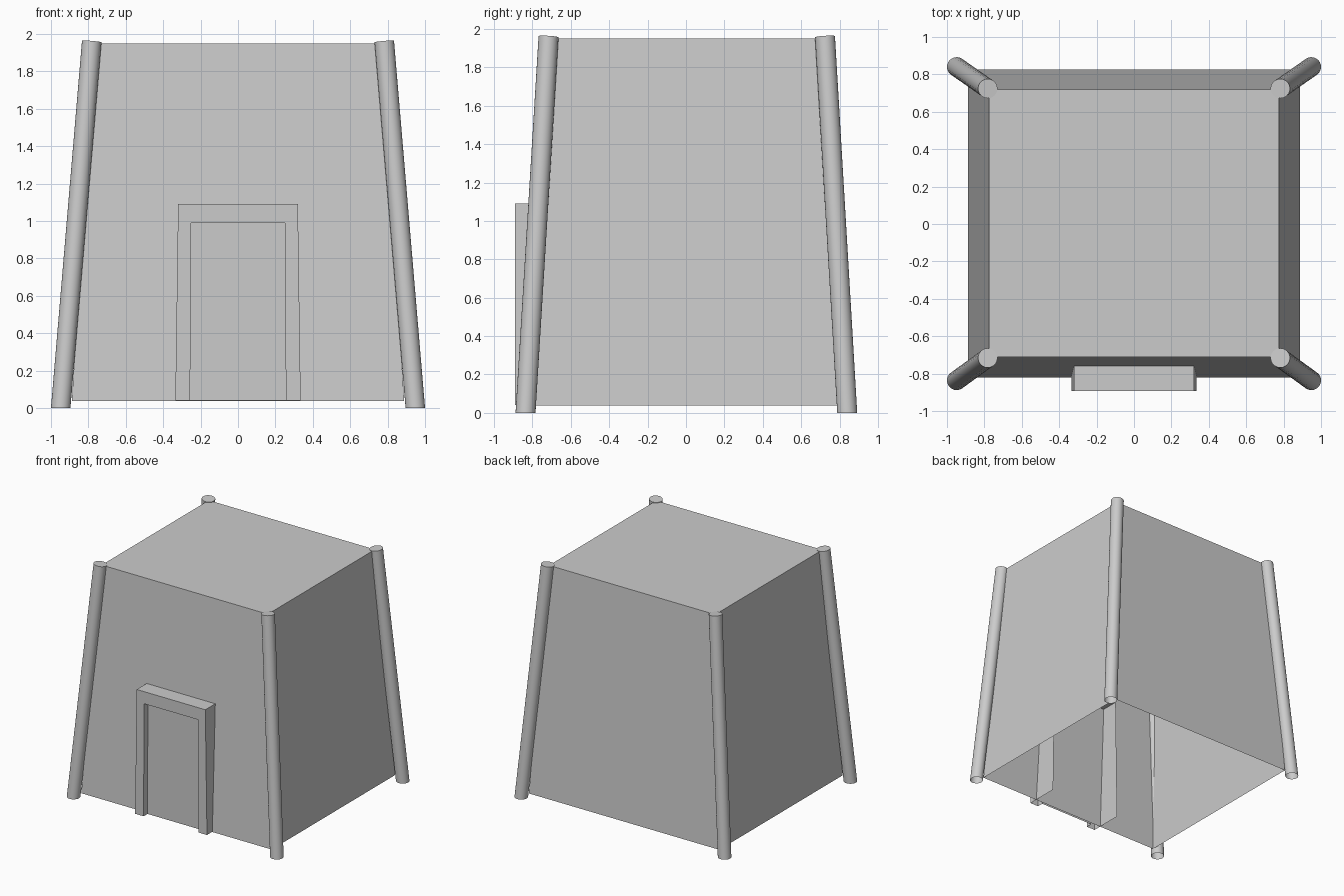
import bpy, bmesh
from math import cos, sin, tau
from mathutils import Vector

if "Cube" in bpy.data.objects:
    bpy.data.objects.remove(bpy.data.objects["Cube"])


def loft(name, rows, closed, fill_last, smooth=False):
    """Skin consecutive point rows with quads, optionally capping the last row."""
    bm = bmesh.new()
    rings = [[bm.verts.new(p) for p in row] for row in rows]
    count = len(rows[0])
    for a, b in zip(rings, rings[1:]):
        for i in range(count if closed else count - 1):
            j = (i + 1) % count
            bm.faces.new((a[i], a[j], b[j], b[i]))
    if fill_last:
        bm.faces.new(rings[-1])
    mesh = bpy.data.meshes.new(name)
    bm.to_mesh(mesh)
    bm.free()
    obj = bpy.data.objects.new(name, mesh)
    bpy.context.collection.objects.link(obj)
    if smooth:
        bpy.ops.object.select_all(action='DESELECT')
        obj.select_set(True)
        bpy.context.view_layer.objects.active = obj
        bpy.ops.object.shade_smooth_by_angle()
    return obj


def rectangle(x, y0, y1, z):
    return [(-x, y0, z), (x, y0, z), (x, y1, z), (-x, y1, z)]


def arch(bottom_x, top_x, y, top_z):
    # ordered so the lofted faces point outwards
    return [(bottom_x, y, 0.04), (top_x, y, top_z),
            (-top_x, y, top_z), (-bottom_x, y, 0.04)]


def disc(center, radius, tilt=(0, 0), sides=24):
    c = Vector(center)
    ring = []
    for i in range(sides):
        dx, dy = radius * cos(tau * i / sides), radius * sin(tau * i / sides)
        ring.append(c + Vector((dx, dy, tilt[0] * dx + tilt[1] * dy)))
    return ring


# Tapered walls and roof, open underneath
loft("tower_walls", [rectangle(0.888, -0.82, 0.825, 0.038),
                     rectangle(0.775, -0.71, 0.718, 1.95)], True, True)

# Leaning corner posts, open underneath, top caps square to the lean
for side, sx in (("left", -1), ("right", 1)):
    for end, sy in (("front", -1), ("back", 1)):
        loft(f"{end}_{side}_post",
             [disc((sx * 0.948, sy * 0.838 + 0.002, 0), 0.052),
              disc((sx * 0.782, sy * 0.72 + 0.004, 1.96), 0.052,
                   (sx * 0.085, sy * 0.06))],
             True, True, smooth=True)

# Doorway: outer sleeve, front border, recess and door panel
loft("door_frame", [arch(0.335, 0.32, -0.61, 1.092),
                    arch(0.335, 0.32, -0.892, 1.092),
                    arch(0.256, 0.252, -0.892, 0.99),
                    arch(0.256, 0.252, -0.84, 0.99)], False, True)
